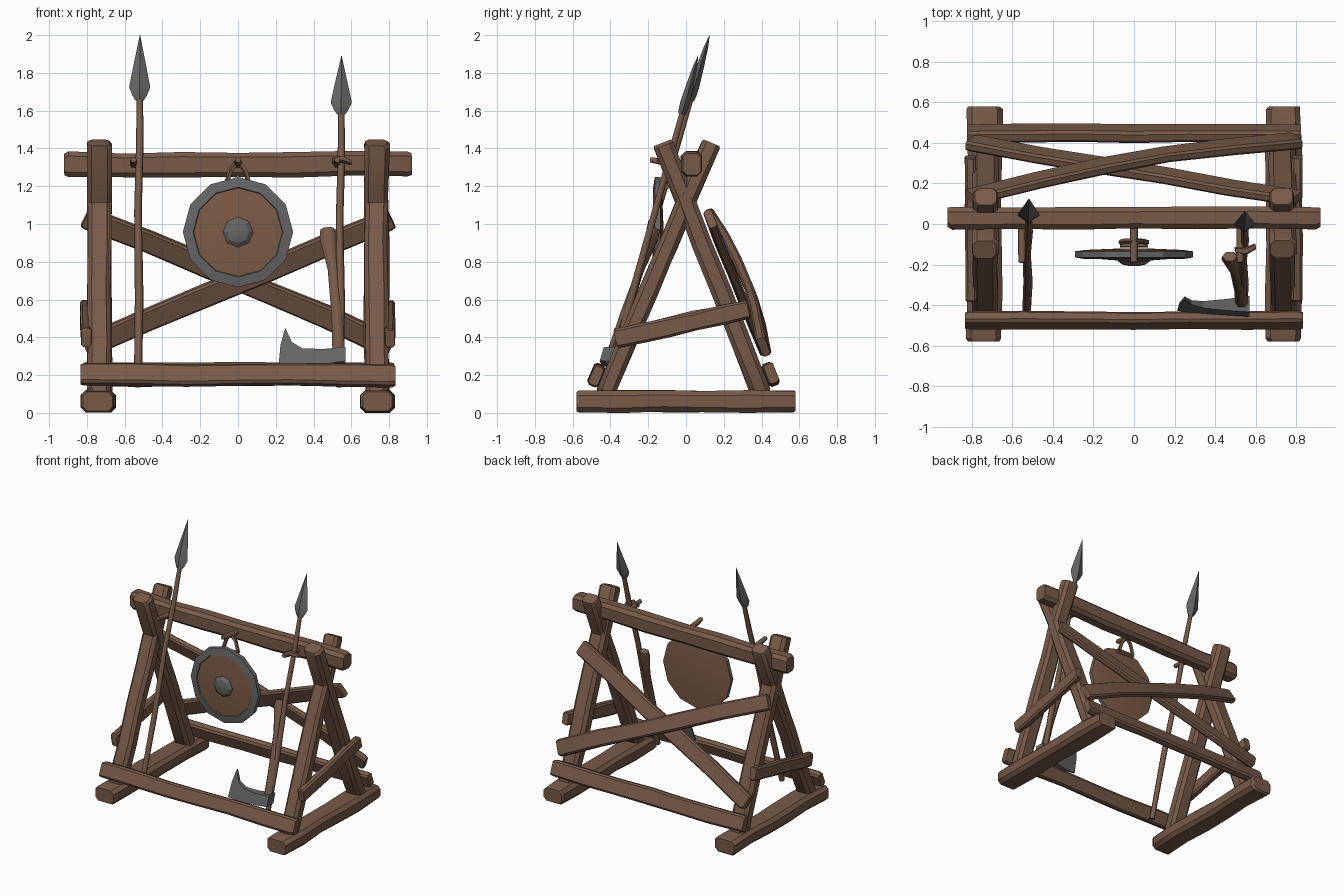
import bpy, bmesh, math, random
from mathutils import Vector

if "Cube" in bpy.data.objects:
    bpy.data.objects.remove(bpy.data.objects["Cube"])

random.seed(4)


def material(name, rgb):
    m = bpy.data.materials.new(name)
    m.diffuse_color = (*rgb, 1)
    m.use_nodes = True
    m.node_tree.nodes["Principled BSDF"].inputs["Base Color"].default_value = m.diffuse_color
    return m


WOOD = material("brown wood", (0.185, 0.103, 0.064))
BOARD = material("shield wood", (0.205, 0.107, 0.062))
IRON = material("grey iron", (0.135, 0.132, 0.135))


def loft(name, rings, mats, band_mat=None, angle=35):
    """Skin a list of equal point rings and cap both ends."""
    bm = bmesh.new()
    rows = [[bm.verts.new(p) for p in r] for r in rings]
    n = len(rows[0])
    for b, (r0, r1) in enumerate(zip(rows, rows[1:])):
        for i in range(n):
            j = (i + 1) % n
            f = bm.faces.new((r0[i], r0[j], r1[j], r1[i]))
            f.material_index = band_mat[b] if band_mat else 0
    for k, row in enumerate((rows[0], rows[-1])):
        f = bm.faces.new(row)
        f.material_index = band_mat[-k] if band_mat else 0
    bmesh.ops.recalc_face_normals(bm, faces=bm.faces)
    me = bpy.data.meshes.new(name)
    bm.to_mesh(me)
    bm.free()
    for m in mats:
        me.materials.append(m)
    ob = bpy.data.objects.new(name, me)
    bpy.context.collection.objects.link(ob)
    bpy.context.view_layer.objects.active = ob
    for o in bpy.context.selected_objects:
        o.select_set(False)
    ob.select_set(True)
    bpy.ops.object.shade_smooth_by_angle(angle=math.radians(angle))
    return ob


def frame(a, b, normal):
    d = (b - a).normalized()
    u = d.cross(Vector(normal)).normalized()
    return d, u, u.cross(d).normalized()


def beam(name, a, b, w, t, normal, bow=0.0, segs=5, rough=0.005):
    """Hewn timber: w across, t thick along normal, chamfered and uneven."""
    a, b = Vector(a), Vector(b)
    d, u, v = frame(a, b, normal)
    c = 0.22 * min(w, t)
    hw, ht = w / 2, t / 2
    sec = [(hw, ht - c), (hw - c, ht), (c - hw, ht), (-hw, ht - c),
           (-hw, c - ht), (c - hw, -ht), (hw - c, -ht), (hw, c - ht)]
    ts = [0] + [0.012 + 0.976 * i / segs for i in range(segs + 1)] + [1]
    rings = []
    for i, s in enumerate(ts):
        k = 0.88 if i in (0, len(ts) - 1) else 1 + random.uniform(-0.05, 0.05)
        off = u * random.uniform(-rough, rough) + v * random.uniform(-rough, rough) * 0.6
        p = a.lerp(b, s) + off + Vector(normal).normalized() * bow * 4 * s * (1 - s)
        rings.append([p + u * x * k + v * y * k for x, y in sec])
    return loft(name, rings, [WOOD])


def rod(name, path, radii, sides=6, normal=(0, -1, 0), flat=1.0):
    """Thin round piece along a path."""
    pts = [Vector(p) for p in path]
    _, u, v = frame(pts[0], pts[-1], normal)
    rings = [[p + (u * math.cos(q) + v * math.sin(q) * flat) * r
              for q in (2 * math.pi * k / sides for k in range(sides))]
             for p, r in zip(pts, radii)]
    return loft(name, rings, [WOOD], angle=65)


def disc(name, profile, n, centre, mats, band_mat, angle):
    """Lathe (radius, y) pairs around the front-back axis."""
    rings = [[Vector((centre[0] + r * math.sin(2 * math.pi * k / n), y,
                      centre[1] + r * math.cos(2 * math.pi * k / n)))
              for k in range(n)] for r, y in profile]
    return loft(name, rings, mats, band_mat, angle)


# Side frames: foot, crossed legs and sloping side brace
for side, s in (("left", -1), ("right", 1)):
    beam(side + "_foot", (s * .74, -.58, .062), (s * .74, .58, .062), .175, .115, (0, 0, 1))
    beam(side + "_front_leg", (s * .733, -.43, .10), (s * .733, .135, 1.43), .12, .10, (0, -.92, .39))
    beam(side + "_back_leg", (s * .735, .40, .10), (s * .735, -.125, 1.43), .13, .105, (0, .93, .37))
    beam(side + "_side_brace", (s * .805, -.375, .395), (s * .805, .33, .55), .10, .055, (s, 0, 0))

# Long rails
beam("top_beam", (-.92, .03, 1.312), (.92, .03, 1.318), .13, .108, (0, -1, 0), segs=6)
beam("front_low_rail", (-.835, -.476, .20), (.835, -.476, .20), .115, .06, (0, -.92, .39), segs=6)
beam("back_low_rail", (-.825, .45, .205), (.825, .45, .205), .12, .06, (0, .93, .37), segs=6)

# Crossed back braces, the outer one bowed over the inner one
beam("inner_back_brace", (-.81, .40, .35), (.81, .125, 1.03), .12, .05, (0, .93, .37))
beam("outer_back_brace", (-.81, .135, 1.035), (.81, .41, .35), .12, .05, (0, .93, .37), bow=.045)

# Shield: faced boards, iron rim and faceted boss
disc("shield", [(.05, -.12), (.24, -.128), (.292, -.135), (.292, -.165), (.238, -.174),
                (.234, -.168), (.06, -.182)], 12, (0, .957),
     [BOARD, IRON], [0, 0, 1, 1, 1, 0], 20)
disc("shield_boss", [(.082, -.165), (.08, -.183), (.058, -.2), (.02, -.208)], 8, (0, .957),
     [IRON], None, 15)

# Hanging pegs and the shield loop
for name, x in (("shield_peg", 0), ("left_spear_peg", -.553), ("right_spear_peg", .525)):
    rod(name, [(x, 0, 1.315), (x, -.13, 1.33), (x, -.19, 1.34)], [.02, .02, .016],
        normal=(0, 0, 1))
for s in (-1, 1):
    rod("shield_loop_side", [(0, -.085, 1.335), (s * .04, -.085, 1.28), (s * .065, -.09, 1.2)],
        [.016, .014, .014], 5)
rod("shield_loop_base", [(-.07, -.1, 1.2), (.07, -.1, 1.2)], [.018, .018], 5)
rod("right_spear_tie", [(.5, -.13, 1.335), (.55, -.135, 1.345), (.6, -.11, 1.325)],
    [.018, .02, .015], 5)


def spear(name, x, tip, bottom, head_len):
    """Leaning shaft with a ridged leaf-shaped head."""
    a, b = Vector((x - .003, *bottom)), Vector((x + .008, *tip))
    d, u, v = frame(a, b, (0, -1, 0))
    full = (b - a).length
    path = [a + d * full * t for t in (0, .25, .5, .7)] + [b - d * head_len * .75]
    for i, w in ((1, .004), (2, -.005), (3, .003)):
        path[i] += u * w
    rod(name + "_shaft", path, [.021, .023, .02, .02, .016])
    rings = []
    for t, w, h in ((0, .022, .02), (.07, .038, .024), (.2, .056, .026), (.5, .036, .02),
                    (.8, .015, .012), (1, .001, .001)):
        p = b - d * head_len * (1 - t)
        rings.append([p + u * w, p + v * h, p - u * w, p - v * h])
    loft(name + "_head", rings, [IRON], angle=20)


spear("left_spear", -.527, (.125, 2.0), (-.425, .14), .36)
spear("right_spear", .54, (.064, 1.89), (-.42, .14), .32)

# Axe standing on its head: curved handle and tapered blade
rod("axe_handle", [(.472, -.16, .975), (.478, -.175, .93), (.505, -.24, .76),
                   (.525, -.33, .52), (.535, -.415, .26)],
    [.036, .046, .03, .03, .034], 6, flat=.75)
outline = [(.25, .45), (.285, .375), (.34, .342), (.45, .338), (.57, .35),
           (.57, .275), (.45, .258), (.32, .245), (.215, .25), (.225, .36)]
loft("axe_head", [[Vector((x, -.41 + (z - .3) * .3 + s * (.004 + .1 * (x - .215)), z))
                   for x, z in outline] for s in (-1, 1)], [IRON], angle=25)
